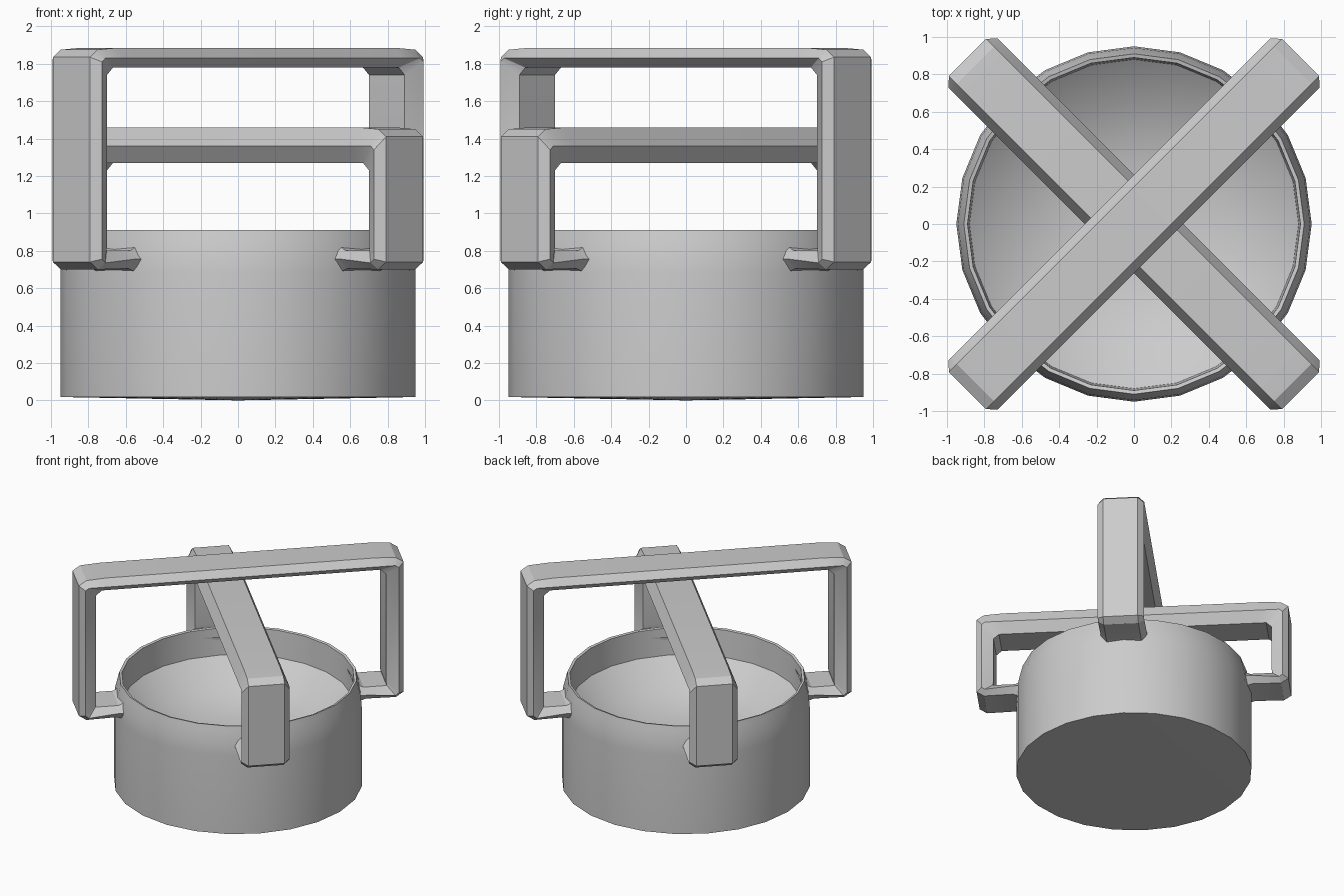
import bpy, bmesh, math
from mathutils import Vector, Matrix

cube = bpy.data.objects.get("Cube")
if cube:
    bpy.data.objects.remove(cube)

grey = bpy.data.materials.new("plain_grey")
grey.use_nodes = True
COLOUR = (0.6, 0.6, 0.6, 1)
grey.diffuse_color = COLOUR
grey.node_tree.nodes["Principled BSDF"].inputs["Base Color"].default_value = COLOUR


def finish(name, bm, angle):
    bmesh.ops.recalc_face_normals(bm, faces=bm.faces)
    mesh = bpy.data.meshes.new(name)
    bm.to_mesh(mesh)
    bm.free()
    mesh.materials.append(grey)
    obj = bpy.data.objects.new(name, mesh)
    bpy.context.collection.objects.link(obj)
    bpy.ops.object.select_all(action='DESELECT')
    obj.select_set(True)
    bpy.context.view_layer.objects.active = obj
    bpy.ops.object.shade_smooth_by_angle(angle=math.radians(angle))
    return obj


def make_pot():
    # Spun profile: base, outer wall, rolled rim, inner wall and dished floor
    profile = [(0, 0), (0.95, 0.018), (0.95, 0.68), (0.942, 0.78), (0.92, 0.87),
               (0.91, 0.91), (0.89, 0.905), (0.88, 0.68), (0.65, 0.5),
               (0.33, 0.42), (0, 0.4)]
    bm = bmesh.new()
    verts = [bm.verts.new((r, 0, z)) for r, z in profile]
    edges = [bm.edges.new(pair) for pair in zip(verts, verts[1:])]
    bmesh.ops.spin(bm, geom=verts + edges, cent=(0, 0, 0), axis=(0, 0, 1),
                   angle=math.tau, steps=24, use_merge=True)
    bmesh.ops.remove_doubles(bm, verts=bm.verts, dist=0.0005)
    finish("pot", bm, 32)


def make_handle(name, turn, top, mid, under):
    # Each station holds the outer, side and inner edge as (distance, height)
    half = [((0.89, 0.68), (0.91, 0.755), (0.87, 0.84)),
            ((0.97, 0.705), (0.97, 0.755), (0.95, 0.80)),
            ((1.20, 0.70), (1.19, 0.735), (1.13, 0.80)),
            ((1.26, 0.74), (1.215, 0.755), (1.125, 0.83)),
            ((1.26, top - 0.05), (1.215, mid - 0.02), (1.125, under - 0.04)),
            ((1.20, top - 0.01), (1.19, mid), (1.08, under)),
            ((1.05, top), (1.05, mid), (1.0, under))]
    path = half + [tuple((-d, z) for d, z in s) for s in reversed(half)]
    bm = bmesh.new()
    rings = []
    for outer, side, inner in path:
        section = [(outer, 0.14), (side, 0.187), (inner, 0.135),
                   (inner, -0.135), (side, -0.187), (outer, -0.14)]
        rings.append([bm.verts.new((d, w, z)) for (d, z), w in section])
    for a, b in zip(rings, rings[1:]):
        for i in range(6):
            j = (i + 1) % 6
            bm.faces.new((a[i], a[j], b[j], b[i]))
    bm.faces.new(rings[0])
    bm.faces.new(rings[-1])
    bm.transform(Matrix.Rotation(math.radians(turn), 4, 'Z'))
    finish(name, bm, 25)


make_pot()
make_handle("tall_handle", 45, 1.885, 1.83, 1.78)
make_handle("short_handle", -45, 1.46, 1.36, 1.27)
